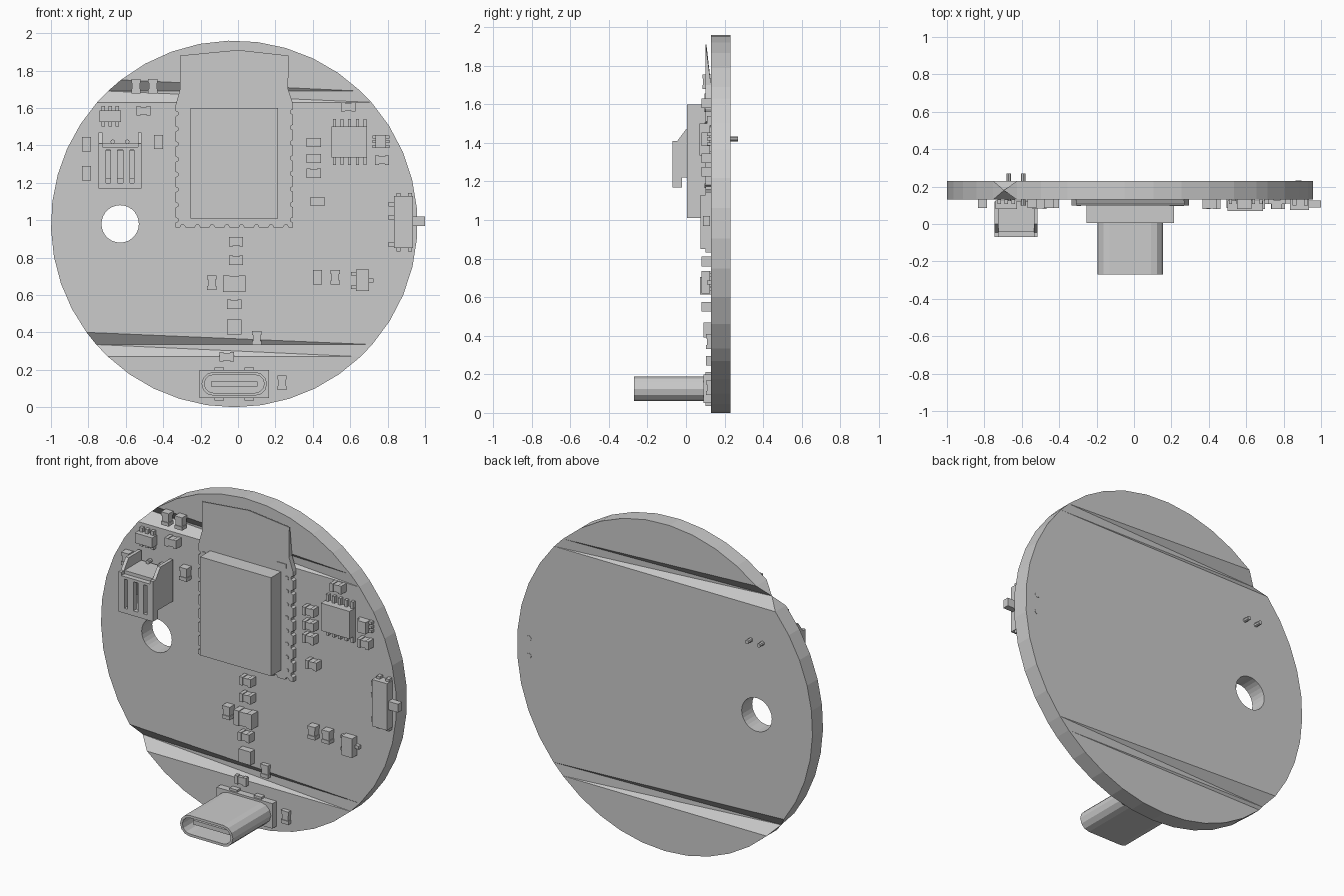
import bpy, bmesh, math
from mathutils import Matrix

if "Cube" in bpy.data.objects:
    bpy.data.objects.remove(bpy.data.objects["Cube"])

CX, CZ, R = -0.02, 0.98, 0.98      # board centre and radius
F, B = 0.13, 0.23                  # board front and back faces


def finish(name, bm):
    bmesh.ops.recalc_face_normals(bm, faces=bm.faces)
    me = bpy.data.meshes.new(name)
    bm.to_mesh(me)
    bm.free()
    ob = bpy.data.objects.new(name, me)
    bpy.context.collection.objects.link(ob)
    return ob


def add_box(bm, x0, x1, y0, y1, z0, z1):
    m = Matrix.Translation(((x0 + x1) / 2, (y0 + y1) / 2, (z0 + z1) / 2)) @ \
        Matrix.Diagonal((x1 - x0, y1 - y0, z1 - z0, 1))
    bmesh.ops.create_cube(bm, size=1, matrix=m)


def boxes(name, *items):
    bm = bmesh.new()
    for it in items:
        add_box(bm, *it)
    return finish(name, bm)


def add_prism(bm, pts, d0, d1, axis='y'):
    def at(p, d):
        return (p[0], d, p[1]) if axis == 'y' else (d, p[0], p[1])
    a = [bm.verts.new(at(p, d0)) for p in pts]
    b = [bm.verts.new(at(p, d1)) for p in pts]
    bm.faces.new(a)
    bm.faces.new(b[::-1])
    for i in range(len(pts)):
        j = (i + 1) % len(pts)
        bm.faces.new((a[i], b[i], b[j], a[j]))
    return a, b


def circle(x, z, r, n=10):
    return [(x + r * math.cos(2 * math.pi * i / n), z + r * math.sin(2 * math.pi * i / n)) for i in range(n)]


def rods(name, spots, r, y0, y1, n=8):
    bm = bmesh.new()
    for x, z in spots:
        add_prism(bm, circle(x, z, r, n), y0, y1)
    return finish(name, bm)


# Circuit board: round plate with two tapering grooves across each face
def rim(z, left):
    a = math.asin((z - CZ) / R)
    return math.pi - a if left else a


def arc(a0, a1, n):
    return [(CX + R * math.cos(a0 + (a1 - a0) * i / n), CZ + R * math.sin(a0 + (a1 - a0) * i / n))
            for i in range(n + 1)]


bm = bmesh.new()
arcs = [arc(rim(1.69, 0), rim(1.75, 1), 9), arc(rim(1.69, 1), rim(1.69, 1), 1)[:1],
        arc(rim(1.63, 1), rim(0.40, 1), 9), arc(rim(0.335, 1), rim(0.335, 1), 1)[:1],
        arc(rim(0.27, 1), rim(0.27, 0) + 2 * math.pi, 10), arc(rim(0.335, 0), rim(1.63, 0), 9)]
sides = [[], []]
for k, pts in enumerate(arcs):
    if k in (1, 3):                # groove bottom shared by front and back
        v = bm.verts.new((pts[0][0], (F + B) / 2, pts[0][1]))
        sides[0].append([v])
        sides[1].append([v])
    else:
        for s, y in enumerate((F, B)):
            sides[s].append([bm.verts.new((x, y, z)) for x, z in pts])
for top, (mt,), left, (mb,), bot, right in sides:
    for f in (top, bot, right + left,
              (top[-1], mt, top[0]), (mt, right[-1], top[0]), (mt, left[0], right[-1]),
              (left[-1], mb, right[0]), (mb, bot[-1], right[0]), (mb, bot[0], bot[-1])):
        bm.faces.new(f)
ring = list(zip(sum(sides[0], []), sum(sides[1], [])))
for (a, b), (c, d) in zip(ring, ring[1:] + ring[:1]):
    bm.faces.new(list(dict.fromkeys((a, b, d, c))))
board = finish("circuit_board", bm)

# Mounting hole
cutter = rods("hole_cutter", [(-0.63, 0.98)], 0.1, 0, 0.4, 28)
cutter.hide_render = True
mod = board.modifiers.new("hole", 'BOOLEAN')
mod.operation, mod.solver, mod.object = 'DIFFERENCE', 'EXACT', cutter
bpy.context.view_layer.objects.active = board
bpy.ops.object.modifier_apply(modifier="hole")
bpy.data.objects.remove(cutter)


# Radio module: notched carrier, thinning antenna end, metal shield, pads
def notched(p, q, n, d=0.014, w=0.03):
    L = math.dist(p, q)
    u = ((q[0] - p[0]) / L, (q[1] - p[1]) / L)
    out = [p]
    for i in range(n):
        t = L * (i + 0.5) / n
        for s, e in ((-w / 2, 0), (-w / 4, d), (w / 4, d), (w / 2, 0)):
            out.append((p[0] + u[0] * (t + s) - u[1] * e, p[1] + u[1] * (t + s) + u[0] * e))
    return out


bm = bmesh.new()
prof = notched((-0.335, 0.96), (0.295, 0.96), 8) + notched((0.295, 0.96), (0.295, 1.62), 8) + \
    [(0.295, 1.62), (0.268, 1.70), (0.27, 1.88), (0.0, 1.91), (-0.31, 1.88), (-0.31, 1.70)] + \
    notched((-0.335, 1.61), (-0.335, 0.96), 8)
front, back = add_prism(bm, prof, 0.1, F)
for v in back:
    if v.co.z > 1.8:
        v.co.y = 0.106
finish("radio_module", bm)
boxes("module_shield", (-0.255, 0.215, 0.005, 0.1, 1.01, 1.60))
boxes("antenna_pad", (0.19, 0.25, 0.096, 0.1, 1.63, 1.655))
rods("module_pads", [(x, 1.02 + 0.079 * i) for x in (-0.295, 0.255) for i in range(8)], 0.012, 0.096, 0.1)


# Charging port: hollow rounded shell with tongue, flange and tabs
def stadium(x0, x1, z0, z1, n=6):
    r, zc = (z1 - z0) / 2, (z0 + z1) / 2
    return [(xc + r * math.cos(a0 + math.pi * i / n), zc + r * math.sin(a0 + math.pi * i / n))
            for xc, a0 in ((x1 - r, -math.pi / 2), (x0 + r, math.pi / 2)) for i in range(n + 1)]


bm = bmesh.new()
loops = [[bm.verts.new((x, y, z)) for x, z in stadium(*s)] for s, y in
         (((-0.195, 0.155, 0.062, 0.188), 0.13), ((-0.195, 0.155, 0.062, 0.188), -0.27),
          ((-0.18, 0.14, 0.077, 0.173), -0.27), ((-0.18, 0.14, 0.077, 0.173), 0.03))]
for a, b in zip(loops, loops[1:]):
    for i in range(len(a)):
        j = (i + 1) % len(a)
        bm.faces.new((a[i], a[j], b[j], b[i]))
bm.faces.new(loops[0])
bm.faces.new(loops[-1])
add_box(bm, -0.145, 0.105, -0.22, 0.03, 0.112, 0.138)
finish("port_shell", bm)
boxes("port_flange", (-0.205, 0.165, 0.09, F, 0.05, 0.2),
      *[(x - 0.025, x + 0.025, 0.1, F, z, z + 0.018) for x in (-0.1, 0.06) for z in (0.037, 0.195)])

# Battery connector: stepped side walls, slotted front, pins through the board
bm = bmesh.new()
wall = [(-0.07, 1.17), (-0.07, 1.41), (-0.045, 1.41), (0.0, 1.47), (0.12, 1.47),
        (0.12, 1.22), (-0.02, 1.22), (-0.02, 1.17)]
for x in (-0.745, -0.535):
    add_prism(bm, wall, x, x + 0.02, 'x')
for x0, x1, z0, z1 in ((-0.725, -0.535, 1.17, 1.2), (-0.725, -0.535, 1.375, 1.39), (-0.725, -0.705, 1.2, 1.375),
                       (-0.683, -0.645, 1.2, 1.375), (-0.615, -0.577, 1.2, 1.375), (-0.555, -0.535, 1.2, 1.375)):
    add_box(bm, x0, x1, -0.07, -0.04, z0, z1)
add_box(bm, -0.725, -0.535, -0.04, 0.12, 1.37, 1.41)
add_box(bm, -0.725, -0.535, 0.09, 0.125, 1.22, 1.37)
finish("battery_connector", bm)
rods("connector_pins", [(-0.67, 1.42), (-0.592, 1.42)], 0.012, 0.1, 0.27)
boxes("connector_contacts", *[(x - 0.01, x + 0.01, 0.02, 0.04, 1.2, 1.38) for x in (-0.67, -0.592)])

# Slide switch
boxes("slide_switch", (0.835, 0.935, 0.075, F, 0.85, 1.13), (0.935, 1.0, 0.088, 0.125, 0.97, 1.02),
      *[(0.805, 0.84, 0.11, F, z - 0.013, z + 0.013) for z in (0.87, 1.015, 1.085)],
      *[(x, x + 0.022, 0.1, F, z, z + 0.02) for x in (0.848, 0.908) for z in (0.833, 1.125)])
rods("switch_pegs", [(0.88, 0.93), (0.88, 1.035)], 0.016, 0.12, 0.232)


# Leaded chips
def chip(name, x0, x1, z0, z1, legs, y=0.08):
    boxes(name, (x0, x1, y, 0.125, z0, z1),
          *[(a, b, 0.108, F, c, d) for a, b, c, d in legs])


chip("large_chip", 0.5, 0.69, 1.335, 1.5,
     [(x - 0.008, x + 0.008, z, z + 0.05) for x in [0.515 + 0.041 * i for i in range(5)] for z in (1.295, 1.49)], 0.07)
chip("left_chip", -0.74, -0.625, 1.525, 1.585,
     [(x - 0.01, x + 0.01, z, z + 0.03) for x in (-0.72, -0.683, -0.645) for z in (1.5, 1.58)])
chip("right_chip", 0.735, 0.79, 1.385, 1.455,
     [(x, x + 0.03, z - 0.008, z + 0.008) for x in (0.718, 0.78) for z in (1.395, 1.42, 1.445)])
chip("regulator", 0.63, 0.7, 0.62, 0.735,
     [(0.605, 0.635, 0.632, 0.65), (0.605, 0.635, 0.705, 0.723), (0.695, 0.725, 0.667, 0.687)])

# Small two-ended parts: body with slightly larger end caps
def passive(name, x, z, w, h, y):
    c, e = 0.28, 0.004
    if w >= h:
        caps = [(x - w / 2, x - w * (0.5 - c), y, F, z - h / 2, z + h / 2),
                (x + w * (0.5 - c), x + w / 2, y, F, z - h / 2, z + h / 2)]
    else:
        caps = [(x - w / 2, x + w / 2, y, F, z - h / 2, z - h * (0.5 - c)),
                (x - w / 2, x + w / 2, y, F, z + h * (0.5 - c), z + h / 2)]
    k = (e, 0) if w < h else (0, e)
    boxes(name, (x - w / 2 + k[0], x + w / 2 - k[0], y + e, F, z - h / 2 + k[1], z + h / 2 - k[1]), *caps)


flat = [(-0.505, 1.585), (0.59, 1.605), (0.405, 1.415), (0.405, 1.33), (0.405, 1.25), (0.425, 1.1),
        (0.77, 1.32), (-0.01, 0.885), (-0.01, 0.785), (-0.02, 0.55), (-0.06, 0.27)]
tall = [(-0.545, 1.717), (-0.455, 1.717), (-0.81, 1.405), (-0.81, 1.25), (-0.425, 1.418), (0.425, 0.695),
        (0.52, 0.695), (-0.14, 0.665), (0.1, 0.37), (0.235, 0.13)]
for i, (x, z) in enumerate(flat):
    passive(f"capacitor_{i}", x, z, 0.076, 0.05, 0.08 if z > 0.4 else 0.105)
for i, (x, z) in enumerate(tall):
    passive(f"resistor_{i}", x, z, 0.05, 0.077, 0.085 if z > 0.4 else 0.105)
passive("inductor", -0.02, 0.66, 0.12, 0.09, 0.072)
boxes("status_light", (-0.06, 0.02, 0.09, F, 0.39, 0.47))
